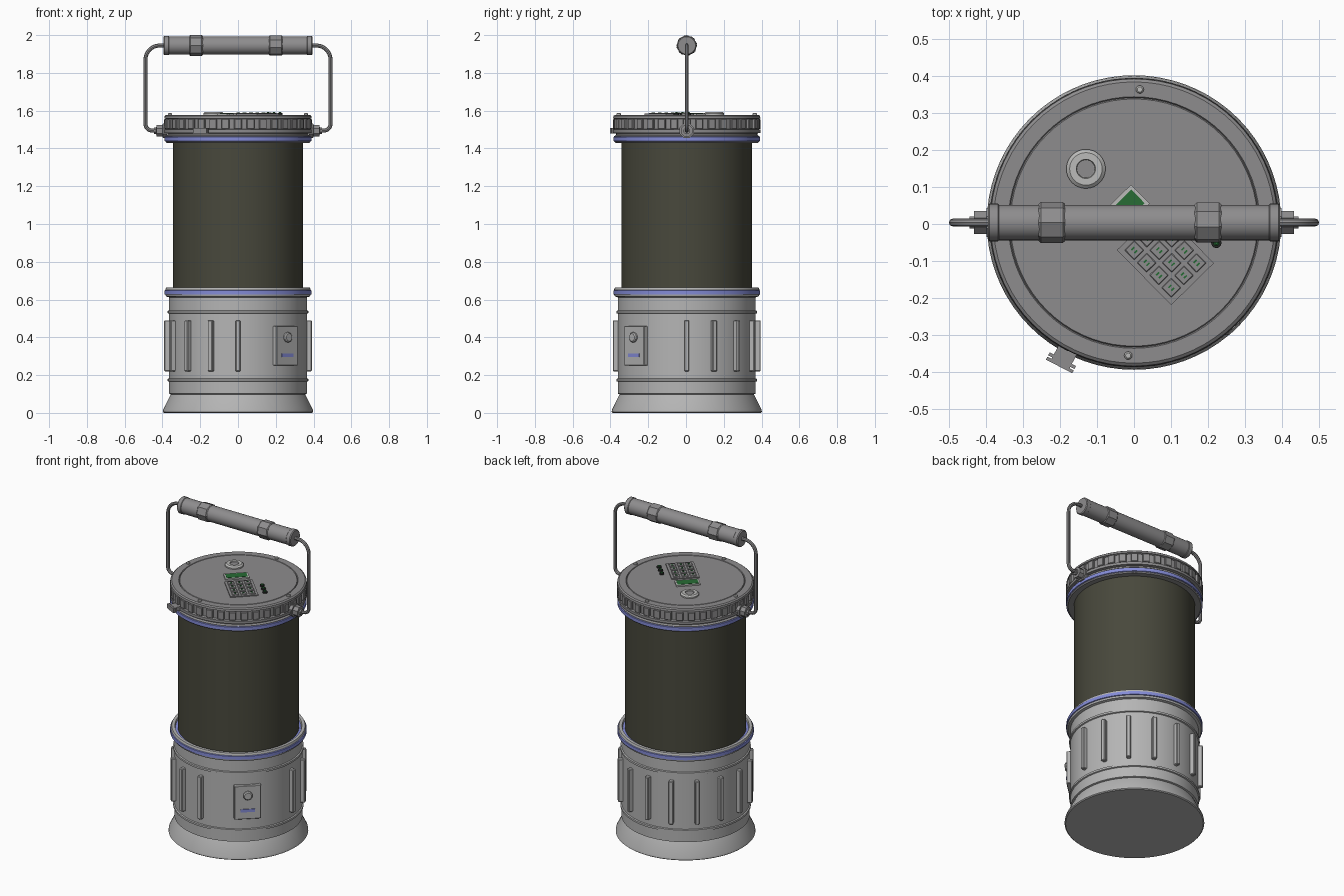
import bpy, bmesh, math
from mathutils import Matrix, Vector

if "Cube" in bpy.data.objects:
    bpy.data.objects.remove(bpy.data.objects["Cube"])

OFF_Y = 0.004


def material(name, rgb):
    m = bpy.data.materials.new(name)
    m.diffuse_color = (*rgb, 1)
    m.use_nodes = True
    m.node_tree.nodes["Principled BSDF"].inputs["Base Color"].default_value = m.diffuse_color
    return m


LIGHT = material("light_grey", (0.46, 0.46, 0.46))
GREY = material("mid_grey", (0.27, 0.265, 0.27))
PALE = material("pale_grey", (0.50, 0.50, 0.49))
GLASS = material("dark_olive", (0.065, 0.065, 0.045))
BLUE = material("seal_blue", (0.23, 0.26, 0.68))
GREEN = material("display_green", (0.02, 0.15, 0.035))
BLACK = material("near_black", (0.02, 0.022, 0.02))


def finish(bm, name, mat):
    bmesh.ops.recalc_face_normals(bm, faces=bm.faces)
    me = bpy.data.meshes.new(name)
    bm.to_mesh(me)
    bm.free()
    me.materials.append(mat)
    ob = bpy.data.objects.new(name, me)
    ob.location.y = OFF_Y
    bpy.context.collection.objects.link(ob)
    bpy.ops.object.select_all(action='DESELECT')
    ob.select_set(True)
    bpy.context.view_layer.objects.active = ob
    bpy.ops.object.shade_smooth_by_angle(angle=math.radians(30))
    return ob


def lathe(name, profile, mat, seg=72, mtx=Matrix()):
    """Closed solid from (radius, height) points; ends are capped."""
    bm = bmesh.new()
    rings = [[bm.verts.new((r * math.cos(2 * math.pi * i / seg),
                            r * math.sin(2 * math.pi * i / seg), z))
              for i in range(seg)] for r, z in profile]
    for a, b in zip(rings, rings[1:]):
        for i in range(seg):
            j = (i + 1) % seg
            bm.faces.new((a[i], a[j], b[j], b[i]))
    bm.faces.new(rings[0][::-1])
    bm.faces.new(rings[-1])
    bm.transform(mtx)
    return finish(bm, name, mat)


def boxes(name, items, mat, bevel=0.0):
    """Several boxes in one mesh; each item is (size, matrix)."""
    bm = bmesh.new()
    for size, mtx in items:
        part = bmesh.ops.create_cube(bm, size=1, matrix=mtx @ Matrix.Diagonal((*size, 1)))
        if bevel:
            edges = {e for v in part["verts"] for e in v.link_edges}
            bmesh.ops.bevel(bm, geom=list(edges), offset=bevel, segments=1, affect='EDGES')
    return finish(bm, name, mat)


def T(x, y, z):
    return Matrix.Translation((x, y, z))


def RZ(deg):
    return Matrix.Rotation(math.radians(deg), 4, 'Z')


ALONG_X = Matrix.Rotation(math.pi / 2, 4, 'Y')

# Flared foot and battery housing
lathe("flared_foot", [(0.392, 0), (0.398, 0.005), (0.396, 0.018), (0.355, 0.1)], LIGHT)
lathe("housing", [(0.355, 0.098), (0.365, 0.102), (0.365, 0.165), (0.372, 0.168),
                  (0.372, 0.18), (0.365, 0.183), (0.365, 0.525), (0.372, 0.528),
                  (0.372, 0.54), (0.365, 0.543), (0.365, 0.612), (0.380, 0.616),
                  (0.384, 0.625), (0.384, 0.655), (0.380, 0.664), (0.362, 0.664),
                  (0.356, 0.645), (0.34, 0.645)], LIGHT)
lathe("lower_seal", [(0.38, 0.624), (0.389, 0.628), (0.389, 0.648), (0.38, 0.652)], BLUE)

# Lamp cylinder
lathe("lamp_glass", [(0.345, 0.64), (0.345, 1.45)], GLASS)

# Vertical grip ribs, leaving room for the switch panel
boxes("housing_ribs", [((0.035, 0.026, 0.27), RZ(22.5 * k - 90) @ T(0.3735, 0, 0.355))
                       for k in range(16) if k not in (1, 2, 3)], LIGHT, 0.004)

# Switch panel
PANEL = RZ(-47)
boxes("switch_panel", [((0.05, 0.155, 0.21), PANEL @ T(0.357, 0, 0.355))], LIGHT, 0.003)
lathe("switch_knob", [(0.027, 0.37), (0.027, 0.392), (0.021, 0.398)], LIGHT, 10,
      PANEL @ T(0, 0, 0.4) @ ALONG_X)
boxes("switch_indicator", [((0.008, 0.085, 0.018), PANEL @ T(0.383, 0, 0.305))], BLUE)

# Lid with collar, ribbed band and raised rim
lathe("lid", [(0.34, 1.43), (0.378, 1.43), (0.384, 1.436), (0.384, 1.465), (0.374, 1.472),
              (0.374, 1.48), (0.391, 1.483), (0.391, 1.499), (0.379, 1.503),
              (0.379, 1.555), (0.390, 1.559), (0.388, 1.572), (0.380, 1.578),
              (0.340, 1.578), (0.337, 1.573), (0.334, 1.578)], GREY)
lathe("upper_seal", [(0.38, 1.436), (0.389, 1.440), (0.389, 1.460), (0.38, 1.464)], BLUE)
boxes("lid_ribs", [((0.03, 0.040, 0.052), RZ(10 * k) @ T(0.376, 0, 1.529))
                   for k in range(36)], GREY, 0.003)
for k in range(4):
    a = math.radians(90 * k - 92.5)
    lathe("lid_screw", [(0.011, 1.57), (0.011, 1.584), (0.007, 1.588)], PALE, 12,
          T(0.36 * math.cos(a), 0.36 * math.sin(a), 0))

# Lid latch
LATCH = RZ(242.5)
boxes("lid_latch", [((0.07, 0.055, 0.024), LATCH @ T(0.395, 0, 1.493)),
                    ((0.009, 0.080, 0.028), LATCH @ T(0.421, 0, 1.493)),
                    ((0.009, 0.080, 0.028), LATCH @ T(0.434, 0, 1.493))], GREY)

# Round valve on the lid
VALVE = T(-0.13, 0.145, 0)
lathe("valve_ring", [(0.053, 1.57), (0.053, 1.586), (0.044, 1.594), (0.026, 1.594),
                     (0.024, 1.586)], PALE, 32, VALVE)
lathe("valve_core", [(0.024, 1.58), (0.024, 1.590)], GREY, 8, VALVE)

# Control pad, turned on the lid
PAD = T(0.085, -0.092, 1.578) @ RZ(44.5)
boxes("keypad_plate", [((0.162, 0.209, 0.012), PAD)], GREY)
cells = [((c - 1) * 0.048, (r - 1.5) * 0.0475) for c in range(3) for r in range(4)]
boxes("keypad_keys", [((0.037, 0.037, 0.012), PAD @ T(u, v, 0.004)) for u, v in cells], GREY, 0.002)
# Plain key marks: a pair of short strokes per key
boxes("key_marks", [((0.011, 0.0045, 0.002), PAD @ T(u, v + s * 0.0055, 0.0106))
                    for u, v in cells for s in (-1, 1)], GREEN)

# Display with pale frame
boxes("display_frame", [((0.140, 0.072, 0.014), PAD @ T(0, 0.168, 0.001))], PALE)
boxes("display_screen", [((0.122, 0.052, 0.004), PAD @ T(0, 0.168, 0.0075))], GREEN)

# Indicator lamps
for v in (-0.07, -0.025, 0.02):
    lathe("indicator_socket", [(0.014, -0.005), (0.014, 0.008), (0.011, 0.010)], BLACK, 16,
          PAD @ T(0.124, v, 0))
    lathe("indicator_lamp", [(0.008, 0), (0.008, 0.012), (0.004, 0.015)], GREEN, 12,
          PAD @ T(0.124, v, 0))

# Carrying handle grip and collars
GRIP_Z = 1.945
GRIP = T(0, 0, GRIP_Z) @ ALONG_X
lathe("handle_grip", [(0.046, -0.395), (0.051, -0.390), (0.051, -0.368), (0.048, -0.365),
                      (0.048, 0.365), (0.051, 0.368), (0.051, 0.390), (0.046, 0.395)],
      GREY, 32, GRIP)
for x, turn in ((-0.222, 0), (0.2, 12)):
    lathe("grip_collar", [(0.050, x - 0.036), (0.055, x - 0.030), (0.055, x + 0.030),
                          (0.050, x + 0.036)], GREY, 8, GRIP @ RZ(turn))


def arc(cx, cz, r, a0, a1, n=7):
    return [(cx + r * math.cos(math.radians(a0 + (a1 - a0) * i / n)),
             cz + r * math.sin(math.radians(a0 + (a1 - a0) * i / n))) for i in range(n + 1)]


# Bent wire arms and their pivots, mirrored
path = ([(0.37, GRIP_Z)] + arc(0.415, GRIP_Z - 0.075, 0.075, 90, 0)
        + arc(0.455, 1.53, 0.035, 0, -90) + [(0.40, 1.495)])
for side in (-1, 1):
    cu = bpy.data.curves.new("arm_path", 'CURVE')
    cu.dimensions = '3D'
    cu.bevel_depth = 0.0105
    cu.bevel_resolution = 2
    sp = cu.splines.new('POLY')
    sp.points.add(len(path) - 1)
    for p, (x, z) in zip(sp.points, path):
        p.co = (side * x, 0, z, 1)
    tmp = bpy.data.objects.new("arm_path", cu)
    bpy.context.collection.objects.link(tmp)
    bpy.context.view_layer.update()
    me = bpy.data.meshes.new_from_object(tmp.evaluated_get(bpy.context.evaluated_depsgraph_get()))
    bm = bmesh.new()
    bm.from_mesh(me)
    bpy.data.objects.remove(tmp)
    finish(bm, "handle_arm", GREY)
    hub = T(0, 0, 1.493) @ RZ(0 if side > 0 else 180) @ ALONG_X
    lathe("handle_pivot", [(0.042, 0.375), (0.042, 0.398), (0.033, 0.399), (0.033, 0.432),
                           (0.018, 0.433), (0.018, 0.444)], GREY, 8, hub @ RZ(22.5))
